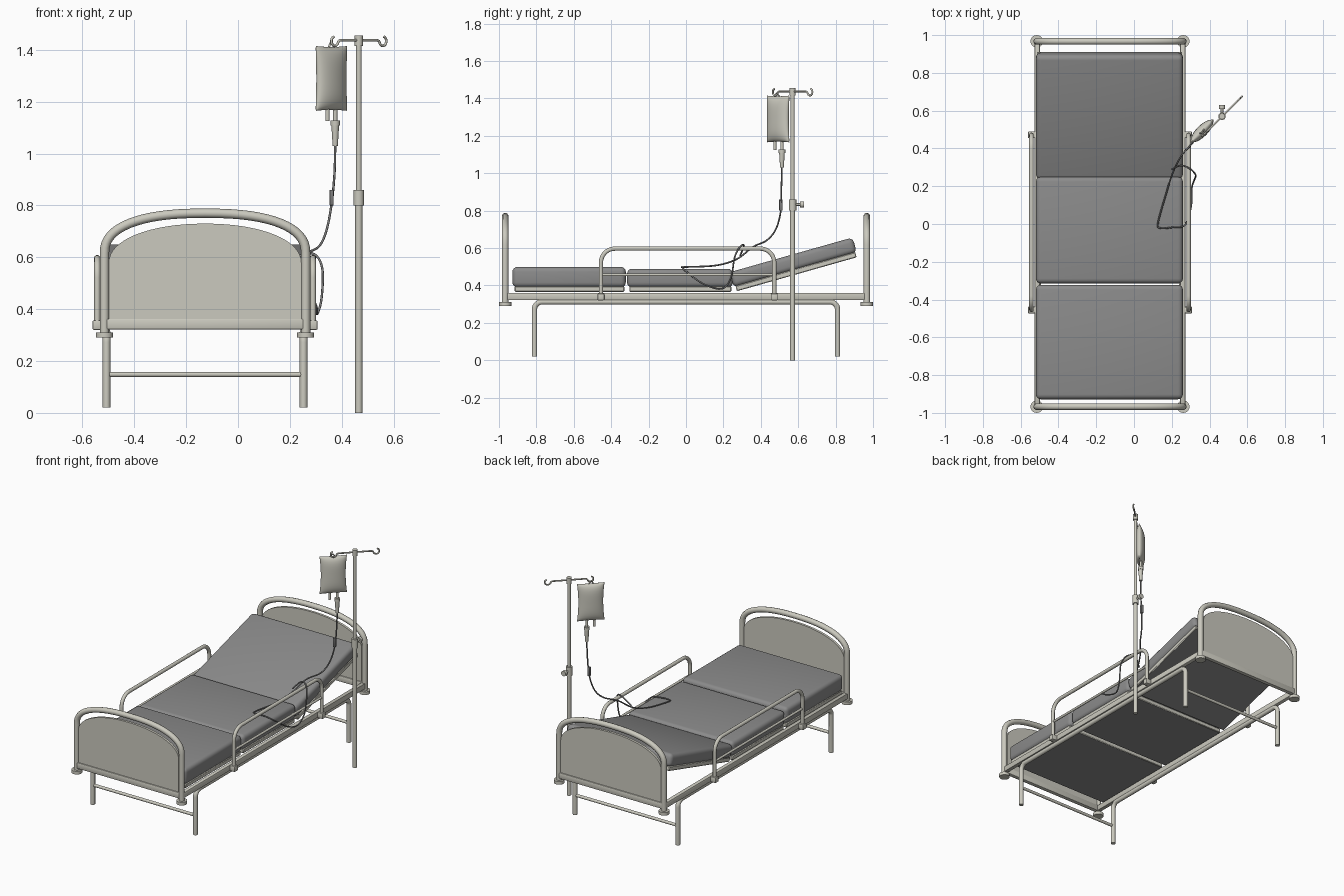
import bpy, bmesh, math
from mathutils import Vector, Matrix

if "Cube" in bpy.data.objects:
    bpy.data.objects.remove(bpy.data.objects["Cube"])


def material(name, rgb):
    m = bpy.data.materials.new(name)
    m.diffuse_color = (*rgb, 1)
    m.use_nodes = True
    m.node_tree.nodes["Principled BSDF"].inputs["Base Color"].default_value = m.diffuse_color
    return m


FRAME = material("pale enamel", (0.60, 0.59, 0.52))
PAD = material("mattress grey", (0.26, 0.26, 0.26))
HOSE = material("hose grey", (0.20, 0.20, 0.20))
CX, HW = -0.127, 0.388          # bed centre line and half spacing of the posts


def finish(ob, mat):
    ob.data.materials.append(mat)
    bpy.ops.object.select_all(action='DESELECT')
    ob.select_set(True)
    bpy.context.view_layer.objects.active = ob
    bpy.ops.object.shade_smooth_by_angle(angle=math.radians(40))
    return ob


def from_bmesh(name, bm, mat):
    me = bpy.data.meshes.new(name)
    bmesh.ops.recalc_face_normals(bm, faces=bm.faces)
    bm.to_mesh(me)
    bm.free()
    ob = bpy.data.objects.new(name, me)
    bpy.context.collection.objects.link(ob)
    return finish(ob, mat)


def box(name, x, y, z, mat=FRAME, bevel=0.005, seg=2, rot=0, pivot=(0, 0, 0)):
    bm = bmesh.new()
    bmesh.ops.create_cube(bm, size=1)
    for v in bm.verts:
        v.co = [lo + (c + 0.5) * (hi - lo) for c, (lo, hi) in zip(v.co, (x, y, z))]
    bmesh.ops.bevel(bm, geom=bm.edges[:], offset=bevel, segments=seg, profile=0.5, affect='EDGES')
    if rot:
        bmesh.ops.rotate(bm, verts=bm.verts, cent=pivot, matrix=Matrix.Rotation(rot, 3, 'X'))
    return from_bmesh(name, bm, mat)


def cone(name, a, b, r1, r2=None, mat=FRAME):
    a, b = Vector(a), Vector(b)
    bm = bmesh.new()
    bmesh.ops.create_cone(bm, cap_ends=True, segments=20, radius1=r1,
                          radius2=r1 if r2 is None else r2, depth=(b - a).length)
    q = (b - a).to_track_quat('Z', 'Y').to_matrix().to_4x4()
    bmesh.ops.transform(bm, matrix=Matrix.Translation((a + b) / 2) @ q, verts=bm.verts)
    return from_bmesh(name, bm, mat)


def tube(name, pts, r, mat=FRAME):
    cu = bpy.data.curves.new(name, 'CURVE')
    cu.dimensions = '3D'
    cu.bevel_depth, cu.bevel_resolution, cu.use_fill_caps = r, 3, True
    sp = cu.splines.new('POLY')
    sp.points.add(len(pts) - 1)
    for p, co in zip(sp.points, pts):
        p.co = (*co, 1)
    ob = bpy.data.objects.new(name, cu)
    bpy.context.collection.objects.link(ob)
    bpy.ops.object.select_all(action='DESELECT')
    ob.select_set(True)
    bpy.context.view_layer.objects.active = ob
    bpy.ops.object.convert(target='MESH')
    return finish(bpy.context.object, mat)


def fillet(pts, r, n=7):
    pts = [Vector(p) for p in pts]
    out = [pts[0]]
    for a, b, c in zip(pts, pts[1:], pts[2:]):
        u, v = (a - b).normalized(), (c - b).normalized()
        o = b + (u + v) * r
        for i in range(n + 1):
            t = i / n * math.pi / 2
            out.append(o - v * r * math.cos(t) - u * r * math.sin(t))
    return out + [pts[-1]]


def smooth(pts, n=6):
    p = [Vector(q) for q in pts]
    p = [2 * p[0] - p[1]] + p + [2 * p[-1] - p[-2]]
    out = []
    for a, b, c, d in zip(p, p[1:], p[2:], p[3:]):
        for i in range(n):
            t = i / n
            out.append(0.5 * (2 * b + (c - a) * t + (2 * a - 5 * b + 4 * c - d) * t * t
                              + (3 * b - a - 3 * c + d) * t ** 3))
    return out + [p[-2]]


def arch(hw, z0, h, e, n=32):
    pts = []
    for i in range(n + 1):
        a = math.pi * (1 - i / n)
        c, s = math.cos(a), max(math.sin(a), 0)
        pts.append((CX + hw * math.copysign(abs(c) ** (2 / e), c), z0 + h * s ** (2 / e)))
    return pts


# Head and foot ends: arched tube, panel, caps, cross rail
for end, s in (("foot", -1), ("head", 1)):
    y = s * 0.967
    path = [(CX - HW, 0.30)] + arch(HW, 0.615, 0.155, 2.4) + [(CX + HW, 0.30)]
    tube(end + "_end_hoop", [(x, y, z) for x, z in path], 0.018)
    bm = bmesh.new()
    outline = [(CX - 0.371, 0.355)] + arch(0.371, 0.58, 0.15, 2.1) + [(CX + 0.371, 0.355)]
    f = bm.faces.new([bm.verts.new((x, y - 0.008, z)) for x, z in outline])
    ext = bmesh.ops.extrude_face_region(bm, geom=[f])
    bmesh.ops.translate(bm, vec=(0, 0.016, 0),
                        verts=[g for g in ext["geom"] if isinstance(g, bmesh.types.BMVert)])
    from_bmesh(end + "_panel", bm, FRAME)
    box(end + "_cross_rail", (CX - HW, CX + HW), (y - 0.014, y + 0.014), (0.322, 0.363))
    for side in (-1, 1):
        x = CX + side * HW
        cone(end + "_post_cap", (x, y, 0.29), (x, y, 0.311), 0.033)
    # Crossbar between the legs
    tube(end + "_leg_crossbar", [(CX - 0.38, s * 0.81, 0.148), (CX + 0.38, s * 0.81, 0.148)], 0.010)

# Long side members, leg tubes, guard rails
for name, s in (("left", -1), ("right", 1)):
    x = CX + s * 0.385
    box(name + "_frame_rail", (x - 0.014, x + 0.014), (-0.965, 0.965), (0.322, 0.36))
    x = CX + s * 0.38
    tube(name + "_legs", fillet([(x, -0.81, 0.02), (x, -0.81, 0.312),
                                 (x, 0.81, 0.312), (x, 0.81, 0.02)], 0.04), 0.015)
    x = CX + s * 0.416
    tube(name + "_guard_rail", fillet([(x, -0.455, 0.33), (x, -0.455, 0.597),
                                       (x, 0.472, 0.597), (x, 0.472, 0.33)], 0.075), 0.012)
    tube(name + "_guard_mid_bar", [(x, -0.455, 0.457), (x, 0.472, 0.457)], 0.008)
    for y in (-0.455, 0.472):
        box(name + "_guard_clamp", sorted((x + s * 0.018, x - s * 0.03)),
            (y - 0.018, y + 0.018), (0.32, 0.357))

# Mattress sections, each on a tray with a grey underside
TILT = math.radians(15.8)
for name, y0, y1, top, rot in (("foot", -0.928, -0.322, 0.499, 0), ("middle", -0.315, 0.25, 0.489, 0),
                               ("head", 0.26, 0.945, 0.474, TILT)):
    piv = (0, 0.26, 0.37)
    x0, x1 = CX - 0.392, CX + 0.386
    box(name + "_mattress", (x0, x1), (y0, y1), (0.39, top), PAD, 0.026, 4, rot, piv)
    tray = box(name + "_tray", (x0 + 0.006, x1 - 0.006), (y0 + 0.012, y1 - 0.008),
               (0.366, 0.395), FRAME, 0.004, 1, rot, piv)
    tray.data.materials.append(PAD)
    for p in tray.data.polygons:
        if p.normal.z < -0.9:
            p.material_index = 1

# Drip stand
PX, PY, R = 0.466, 0.57, math.sqrt(0.5)
cone("stand_lower_pole", (PX, PY, 0), (PX, PY, 0.83), 0.014)
cone("stand_upper_pole", (PX, PY, 0.82), (PX, PY, 1.44), 0.011)
cone("stand_clamp", (PX, PY, 0.80), (PX, PY, 0.86), 0.020)
cone("clamp_screw", (PX, PY, 0.833), (PX, PY + 0.045, 0.833), 0.007)
cone("clamp_knob", (PX, PY + 0.04, 0.833), (PX, PY + 0.06, 0.833), 0.017)
cone("stand_top_collar", (PX, PY, 1.415), (PX, PY, 1.455), 0.016)
for s in (-1, 1):
    hook = [(0, 1.437), (0.06, 1.437), (0.105, 1.436), (0.117, 1.422), (0.132, 1.415),
            (0.147, 1.424), (0.148, 1.442), (0.137, 1.451)]
    tube("stand_hook", smooth([(PX + s * d * R, PY + s * d * R, z) for d, z in hook]), 0.005)

# Pillow-shaped drip bag, turned 45 degrees
BX, BY, N = 0.36, 0.492, 18
bm = bmesh.new()
for side in (-1, 1):
    g = []
    for i in range(N + 1):
        u = math.sin((i / N - 0.5) * math.pi)
        for j in range(N + 1):
            w = math.sin((j / N - 0.5) * math.pi)
            a = u * 0.085 * (0.90 + 0.10 * w * w)
            t = side * 0.030 * math.sqrt(max(0, (1 - u ** 2) * (1 - w ** 4)))
            z = 1.29 + w * 0.125 * (0.97 + 0.03 * u * u)
            g.append(bm.verts.new((BX + (a + t) * R, BY + (a - t) * R, z)))
    for i in range(N):
        for j in range(N):
            k = i * (N + 1) + j
            bm.faces.new((g[k], g[k + 1], g[k + N + 2], g[k + N + 1]))
bmesh.ops.remove_doubles(bm, verts=bm.verts, dist=0.0002)
from_bmesh("drip_bag", bm, FRAME)
tube("bag_hanging_loop", smooth([(BX - 0.012, BY - 0.012, 1.405), (BX, BY - 0.008, 1.428),
                                 (BX + 0.012, BY + 0.012, 1.405)]), 0.004)

# Ports, drip chamber and hose
cone("bag_side_port", (0.345, 0.475, 1.125), (0.345, 0.475, 1.175), 0.008)
cone("bag_port", (0.375, 0.513, 1.12), (0.375, 0.513, 1.18), 0.008)
cone("chamber_collar", (0.375, 0.513, 1.108), (0.375, 0.513, 1.128), 0.018)
cone("drip_chamber", (0.375, 0.513, 1.03), (0.375, 0.513, 1.11), 0.010, 0.015)
hose = [(0.375, 0.513, 1.035), (0.372, 0.51, 0.92), (0.36, 0.507, 0.80), (0.34, 0.48, 0.70),
        (0.31, 0.43, 0.64), (0.25, 0.36, 0.607), (0.205, 0.27, 0.54), (0.17, 0.16, 0.507),
        (0.128, 0.01, 0.499), (0.14, -0.022, 0.498), (0.21, -0.017, 0.497), (0.27, -0.005, 0.48),
        (0.302, 0.09, 0.41), (0.306, 0.19, 0.382), (0.322, 0.24, 0.44), (0.326, 0.26, 0.55),
        (0.30, 0.29, 0.608), (0.25, 0.31, 0.612), (0.20, 0.29, 0.56)]
tube("drip_hose", smooth(hose), 0.0045, HOSE)
box("hose_roller_clamp", (0.353, 0.369), (0.498, 0.516), (0.80, 0.86), HOSE, 0.003)
